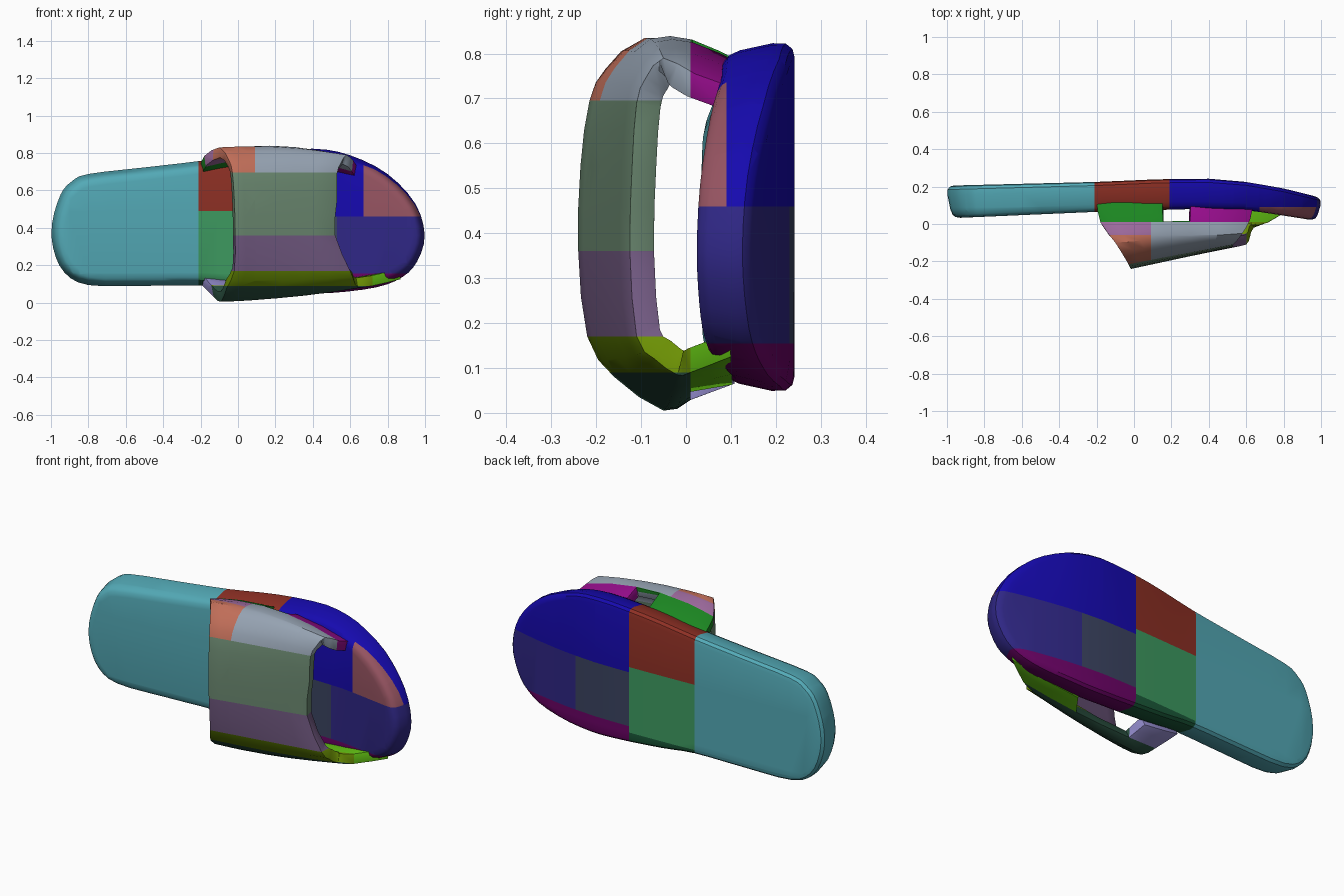
import bpy, bmesh
from mathutils import Vector

cube = bpy.data.objects.get("Cube")
if cube:
    bpy.data.objects.remove(cube)


def material(name, rgb):
    mat = bpy.data.materials.new(name)
    colour = [c ** 2.2 for c in rgb] + [1]
    mat.use_nodes = True
    mat.diffuse_color = colour
    mat.node_tree.nodes["Principled BSDF"].inputs["Base Color"].default_value = colour
    return mat


PALETTE = {
    "teal": (.33, .66, .71), "rust": (.55, .2, .16), "green": (.25, .6, .38),
    "forest": (.13, .36, .24), "blue": (.11, .07, .68), "rose_brown": (.58, .33, .38),
    "indigo": (.2, .17, .52), "slate": (.24, .27, .38), "plum": (.42, .04, .4),
    "leaf": (.13, .52, .15), "magenta": (.58, .08, .54), "terracotta": (.75, .43, .35),
    "orchid": (.62, .42, .62), "steel": (.58, .63, .69), "sage": (.41, .52, .43),
    "mauve": (.44, .35, .5), "olive": (.42, .56, .05), "pine": (.18, .32, .26),
    "lavender": (.56, .53, .78), "lime": (.38, .74, .1),
}
MATERIALS = {name: material(name, rgb) for name, rgb in PALETTE.items()}


def catmull(points, steps, closed):
    """Smooth curve through points of any dimension."""
    pts = [Vector(p) for p in points]
    n = len(pts)
    pick = (lambda i: pts[i % n]) if closed else (lambda i: pts[min(max(i, 0), n - 1)])
    out = []
    for i in range(n if closed else n - 1):
        a, b, c, d = (pick(i + k) for k in (-1, 0, 1, 2))
        for s in range(steps):
            t = s / steps
            out.append((2 * b + (c - a) * t + (2 * a - 5 * b + 4 * c - d) * t ** 2
                        + (3 * b - a - 3 * c + d) * t ** 3) / 2)
    return out if closed else out + [pts[-1]]


def profile(table, x):
    """Piecewise linear lookup."""
    for (x0, y0), (x1, y1) in zip(table, table[1:]):
        if x <= x1:
            return y0 + (y1 - y0) * (x - x0) / (x1 - x0)
    return table[-1][1]


def new_object(name, bm):
    mesh = bpy.data.meshes.new(name)
    bm.to_mesh(mesh)
    bm.free()
    obj = bpy.data.objects.new(name, mesh)
    bpy.context.collection.objects.link(obj)
    bpy.ops.object.select_all(action='DESELECT')
    obj.select_set(True)
    bpy.context.view_layer.objects.active = obj
    return obj


def paint(obj, cuts, chooser):
    """Slice along axis planes, then colour each face by its centre."""
    bm = bmesh.new()
    bm.from_mesh(obj.data)
    for axis, value in cuts:
        normal = Vector((0, 0, 0))
        normal[axis] = 1
        bmesh.ops.bisect_plane(bm, geom=bm.verts[:] + bm.edges[:] + bm.faces[:],
                               plane_co=normal * value, plane_no=normal)
    names = list(MATERIALS)
    for mat in MATERIALS.values():
        obj.data.materials.append(mat)
    for face in bm.faces:
        face.material_index = names.index(chooser(*face.calc_center_median()))
    bm.to_mesh(obj.data)
    bm.free()
    bpy.ops.object.shade_smooth_by_angle(angle=0.6)


# Sole: outline in x and z, lofted through rounded rings along y
OUTLINE = [(-.8, .69), (-.5, .725), (-.2, .76), (.1, .805), (.4, .825), (.6, .79), (.8, .69),
           (.95, .53), (1, .36), (.96, .22), (.88, .135), (.74, .08), (.5, .05), (.3, .05),
           (0, .07), (-.2, .09), (-.5, .088), (-.8, .092), (-.93, .16), (-.99, .29),
           (-.995, .43), (-.95, .58), (-.89, .65)]
FRONT = [(-1, .03), (-.2, .065), (.3, .08), (.6, .075), (.8, .045), (1, .013)]
BACK = [(-1, .205), (-.2, .225), (.15, .24), (.4, .242), (.6, .225), (.8, .19), (1, .14)]
RINGS = [(0, .07), (.03, .045), (.1, .03), (.25, .018), (.7, .002), (.88, .003), (.97, .015), (1, .035)]

outline = catmull(OUTLINE, 3, True)
bm = bmesh.new()
rings = []
for depth, inset in RINGS:
    ring = []
    for i, p in enumerate(outline):
        along = (outline[(i + 1) % len(outline)] - outline[i - 1]).normalized()
        x, z = p.x - along.y * -inset * -1, p.y - along.x * inset
        x = p.x + along.y * inset
        y = profile(FRONT, x) * (1 - depth) + profile(BACK, x) * depth
        ring.append(bm.verts.new((x, y, z)))
    rings.append(ring)
for a, b in zip(rings, rings[1:]):
    for i in range(len(a)):
        bm.faces.new((a[i - 1], a[i], b[i], b[i - 1]))
bm.faces.new(rings[0])
bm.faces.new(rings[-1])
bmesh.ops.recalc_face_normals(bm, faces=bm.faces[:])
sole = new_object("sole", bm)


def sole_colour(x, y, z):
    if x < -.21:
        return "teal"
    if x < .19:
        return "rust" if z > .49 else "green" if z > .12 else "forest"
    if z > .46:
        return "rose_brown" if x > .67 and y < .09 else "blue"
    if z < .155:
        return "plum"
    return "slate" if x < .53 else "indigo"


strips = [(0, -.9 + i * .1) for i in range(19)]
paint(sole, strips + [(0, -.21), (0, .19), (0, .53), (0, .67), (1, .09),
                      (2, .49), (2, .46), (2, .155), (2, .12)], sole_colour)

# Strap: rows over the arch, each with left end, right end and bulge in z
ROWS = [
    (-.2, .12, .735, .64, .12, .72, .055),
    (-.18, .01, .785, .62, .02, .755, .06),
    (-.1, -.1, .83, .58, -.05, .79, .02),
    (-.05, -.18, .765, .55, -.09, .745, .01),
    (-.03, -.215, .695, .53, -.11, .69, 0),
    (-.02, -.235, .55, .53, -.12, .55, 0),
    (-.015, -.24, .36, .52, -.125, .36, 0),
    (-.02, -.22, .17, .6, -.11, .17, 0),
    (-.06, -.16, .08, .62, -.07, .12, -.01),
    (-.09, -.05, .005, .64, -.02, .085, -.015),
    (-.13, .01, .03, .72, .01, .09, -.02),
    (-.19, .11, .09, .87, .1, .125, -.05),
]
COLUMNS = [0, .1, .2, .42, .6, .8, 1]

bm = bmesh.new()
grid = []
for row in catmull(ROWS, 2, False):
    left, right = Vector(row[:3]), Vector(row[3:6])
    grid.append([bm.verts.new(left.lerp(right, u) + Vector((0, 0, row[6] * 4 * u * (1 - u))))
                 for u in COLUMNS])
last = len(grid) - 2
for r, (a, b) in enumerate(zip(grid, grid[1:])):
    for c in range(len(COLUMNS) - 1):
        # Openings between the feet at both ends of the arch
        if (r < 2 and c == 3) or (r > last - 2 and c in (2, 3)):
            continue
        bm.faces.new((a[c], a[c + 1], b[c + 1], b[c]))
bm.normal_update()
middle = Vector((.25, .1, .4))
if sum(f.normal.dot(f.calc_center_median() - middle) for f in bm.faces) < 0:
    bmesh.ops.reverse_faces(bm, faces=bm.faces[:])
strap = new_object("strap", bm)
solid = strap.modifiers.new("thickness", 'SOLIDIFY')
solid.thickness = .055
solid.offset = -1
bevel = strap.modifiers.new("soft_edges", 'BEVEL')
bevel.width = .014
bevel.segments = 2
bevel.angle_limit = .9
for modifier in (solid.name, bevel.name):
    bpy.ops.object.modifier_apply(modifier=modifier)


def strap_colour(x, y, z):
    if y > .01:
        if z > .4:
            return "leaf" if x < .25 else "magenta"
        return "lavender" if x < .25 else "lime"
    if z > .695:
        if x > .09:
            return "steel"
        return "orchid" if y > -.06 else "terracotta"
    if z > .36:
        return "sage"
    if z > .17:
        return "mauve"
    return "olive" if z > .09 else "pine"


paint(strap, [(0, .09), (1, .01), (1, -.06), (2, .695), (2, .36), (2, .17), (2, .09)], strap_colour)
